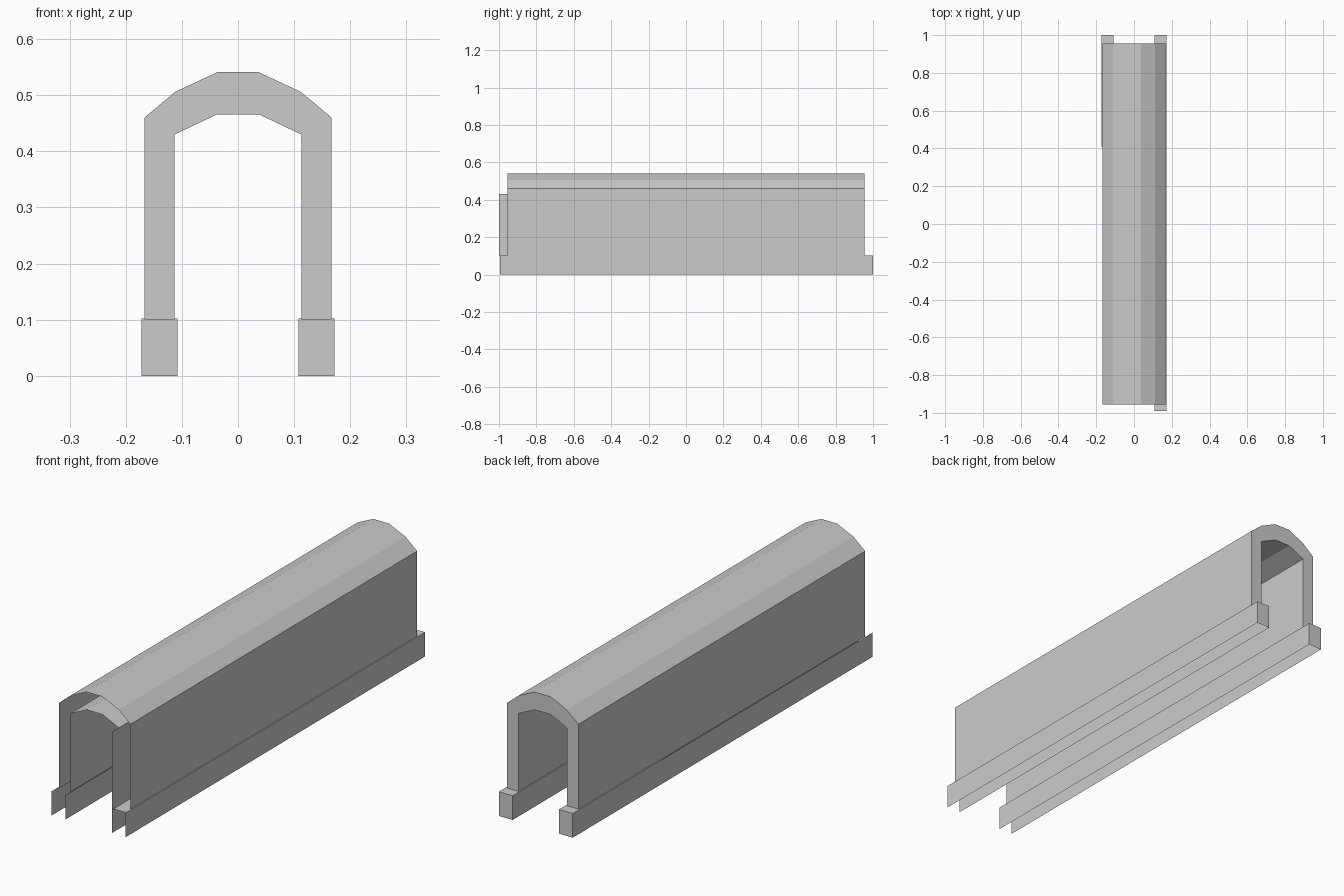
import bpy

cube = bpy.data.objects.get("Cube")
if cube:
    bpy.data.objects.remove(cube, do_unlink=True)

grey = bpy.data.materials.new("plain_grey")
GREY = (0.6, 0.6, 0.6, 1.0)
grey.diffuse_color = GREY
grey.use_nodes = True
grey.node_tree.nodes["Principled BSDF"].inputs["Base Color"].default_value = GREY


def make(name, verts, faces):
    mesh = bpy.data.meshes.new(name)
    mesh.from_pydata(verts, [], faces)
    mesh.materials.append(grey)
    mesh.update()
    obj = bpy.data.objects.new(name, mesh)
    bpy.context.collection.objects.link(obj)
    return obj


def sweep(name, profile, y0, y1):
    """Sheet made by running an open (x, z) profile along y."""
    n = len(profile)
    verts = [(x, y, z) for y in (y0, y1) for x, z in profile]
    faces = [(i, i + 1, n + i + 1, n + i) for i in range(n - 1)]
    return make(name, verts, faces)


def mirrored(half):
    """Complete an arch from its right-hand half, bottom to crown."""
    return half + [(-x, z) for x, z in reversed(half)]


FRONT, BACK, END = -0.955, 0.955, 1.0
WALL_IN, CURB_IN, CURB_OUT, CURB_TOP = 0.113, 0.108, 0.172, 0.102

outer = mirrored([(0.167, 0.1), (0.167, 0.46), (0.112, 0.506), (0.037, 0.541)])
inner = mirrored([(WALL_IN, 0.1), (WALL_IN, 0.43), (0.037, 0.466)])

# Vaulted shell: separate outer and inner skins, open at the front
sweep("outer_shell", outer, FRONT, BACK)
sweep("inner_shell", inner[::-1], FRONT, BACK)

# Back rim closing the gap between the skins
rim = [(x, BACK, z) for x, z in outer + inner[::-1]]
make("back_rim", rim, [tuple(reversed(range(len(rim))))])

# Inner wall strip reaching past the front on one side
sweep("front_wall_strip", [(WALL_IN, 0.43), (WALL_IN, 0.1)], -END, FRONT)

# Curbs: hollow rails, open below and at the front, capped at the back
for side, label, top_start in ((1, "left", -0.99), (-1, "right", 0.41)):
    a, b = side * CURB_IN, side * CURB_OUT
    for part, x, flip in (("inner", a, -1), ("outer", b, 1)):
        line = [(x, 0.0), (x, CURB_TOP)]
        sweep(f"{label}_curb_{part}_face", line[::side * flip], -0.995, END)
    sweep(f"{label}_curb_top", [(a, CURB_TOP), (b, CURB_TOP)][::side],
          top_start, END)
    cap = [(a, END, 0), (b, END, 0), (b, END, CURB_TOP), (a, END, CURB_TOP)]
    make(f"{label}_curb_back_cap", cap, [(0, 1, 2, 3)[::-side]])
